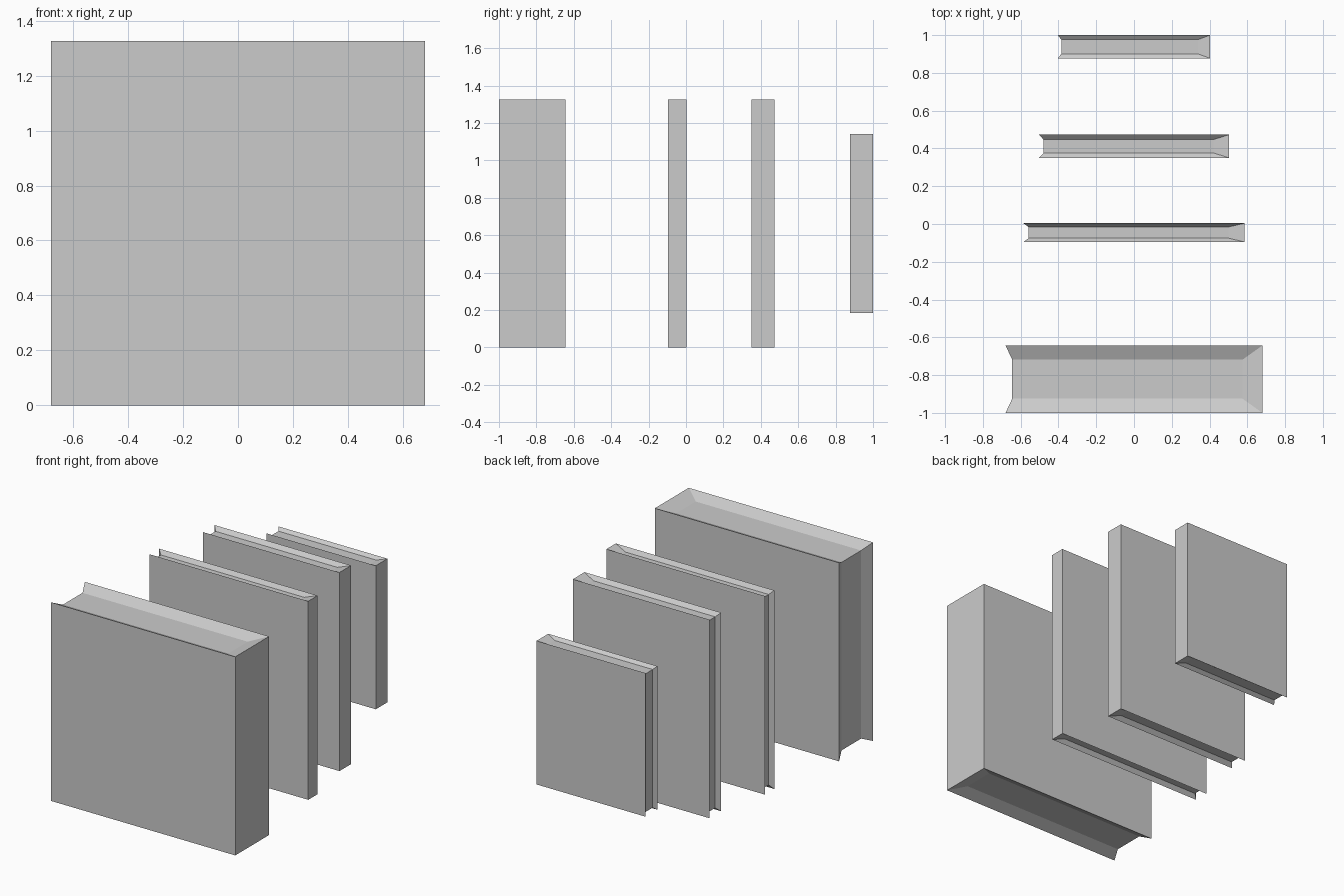
import bpy, bmesh

if "Cube" in bpy.data.objects:
    bpy.data.objects.remove(bpy.data.objects["Cube"])


def book(name, half_w, y0, y1, z0, z1, page_inset, spine, cover):
    """Closed book: flat spine at +x, pages recessed between sloping covers."""
    bm = bmesh.new()

    # four cross-sections from front cover to back cover
    def ring(y, left, right, dz):
        xa, xb = -half_w + left, half_w - right
        return [bm.verts.new(p) for p in ((xa, y, z0 + dz), (xb, y, z0 + dz),
                                          (xb, y, z1 - dz), (xa, y, z1 - dz))]
    front = ring(y0, 0, 0, 0)
    page_front = ring(y0 + cover, page_inset, spine, page_inset)
    page_back = ring(y1 - cover, page_inset, spine, page_inset)
    back = ring(y1, 0, 0, 0)
    rings = [front, page_front, page_back, back]

    # covers and flat spine
    bm.faces.new(front)
    bm.faces.new(back[::-1])
    bm.faces.new((front[1], back[1], back[2], front[2]))
    # recessed bottom, top and fore edge
    for i, j in ((0, 1), (2, 3), (3, 0)):
        for a, b in zip(rings, rings[1:]):
            bm.faces.new((a[i], b[i], b[j], a[j]))
    # slopes from the spine down to the page block
    for i in (1, 2):
        bm.faces.new([r[i] for r in rings])

    bmesh.ops.recalc_face_normals(bm, faces=bm.faces)
    mesh = bpy.data.meshes.new(name)
    bm.to_mesh(mesh)
    bm.free()
    bpy.context.collection.objects.link(bpy.data.objects.new(name, mesh))


# name, half width, y range, z range, page inset, spine depth, cover depth
book("thick_book", 0.68, -1.0, -0.643, 0, 1.325, 0.035, 0.105, 0.075)
book("thin_book", 0.585, -0.095, 0.004, 0, 1.325, 0.027, 0.085, 0.02)
book("medium_book", 0.504, 0.35, 0.473, 0, 1.325, 0.025, 0.083, 0.026)
book("small_book", 0.403, 0.877, 1.0, 0.184, 1.142, 0.018, 0.065, 0.024)
